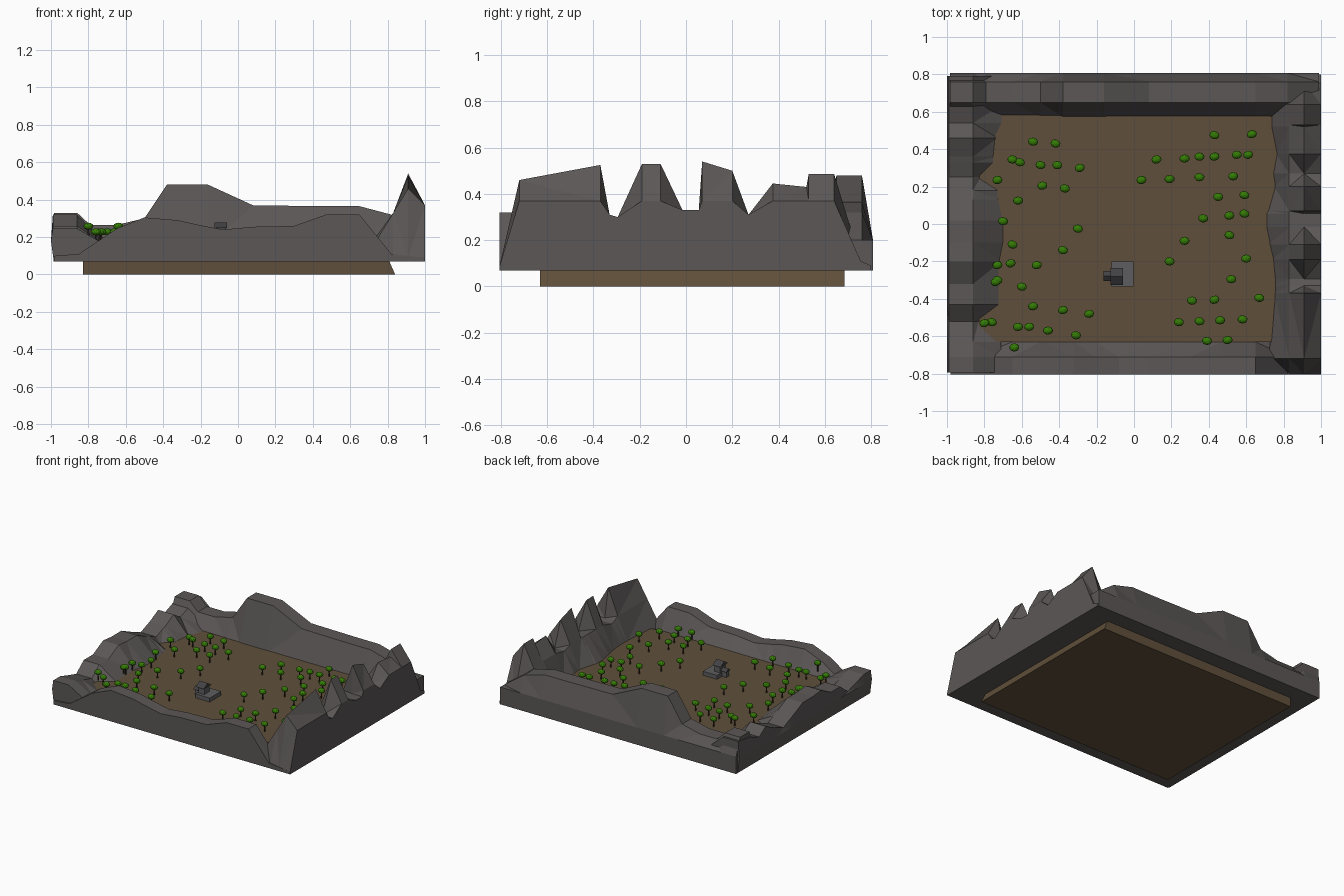
import bpy, bmesh, math, random
from mathutils import Matrix, Vector

random.seed(4)


def material(name, rgb):
    m = bpy.data.materials.new(name)
    m.diffuse_color = (*rgb, 1)
    return m


ROCK = material("grey rock", (0.105, 0.095, 0.093))
SOIL = material("brown soil", (0.115, 0.078, 0.043))
LEAF = material("green leaf", (0.035, 0.20, 0.002))
BARK = material("dark bark", (0.05, 0.03, 0.015))
STONE = material("pale stone", (0.11, 0.11, 0.115))
SLATE = material("dark slate", (0.055, 0.055, 0.06))


def finish(name, bm, *mats):
    bmesh.ops.recalc_face_normals(bm, faces=bm.faces)
    me = bpy.data.meshes.new(name)
    bm.to_mesh(me)
    bm.free()
    for m in mats:
        me.materials.append(m)
    ob = bpy.data.objects.new(name, me)
    bpy.context.collection.objects.link(ob)
    return ob


def loft(name, stations, along_x, mat):
    """Skin closed cross-sections [(across, z), ...] placed along one axis."""
    bm = bmesh.new()
    rings = []
    for t, section in stations:
        rings.append([bm.verts.new((t, d, z) if along_x else (d, t, z))
                      for d, z in section])
    n = len(rings[0])
    for a, b in zip(rings, rings[1:]):
        for i in range(n):
            j = (i + 1) % n
            bm.faces.new((a[i], a[j], b[j], b[i]))
    bm.faces.new(rings[0])
    bm.faces.new(rings[-1][::-1])
    # split bent quads so the facets stay crisp
    bmesh.ops.triangulate(bm, faces=bm.faces)
    bmesh.ops.dissolve_limit(bm, angle_limit=0.01, verts=bm.verts, edges=bm.edges)
    return finish(name, bm, mat)


# Soil slab with a sloped right-hand side
G = 0.17
slab = [(-0.83, 0), (0.84, 0), (0.77, G - 0.01), (0.62, G), (-0.83, G)]
loft("soil_slab", [(-0.63, slab), (0.685, slab)], False, SOIL)

# Front ridge: (x, crest height)
front = [(-0.98, 0.10), (-0.85, 0.11), (-0.65, 0.245), (-0.5, 0.305), (-0.32, 0.29),
         (-0.21, 0.265), (-0.08, 0.24), (0.08, 0.255), (0.3, 0.26), (0.47, 0.32),
         (0.65, 0.32), (0.82, 0.11), (0.99, 0.09)]
loft("front_ridge", [(x, [(-0.805, 0.07), (-0.805, h), (-0.71, h),
                          (-0.63, min(h, 0.16)), (-0.63, 0.07)])
                     for x, h in front], True, ROCK)

# Back ridge: (x, crest height)
back = [(-0.985, 0.33), (-0.86, 0.33), (-0.79, 0.265), (-0.65, 0.265), (-0.5, 0.30),
        (-0.38, 0.48), (-0.16, 0.48), (0.08, 0.37), (0.32, 0.367), (0.47, 0.365),
        (0.65, 0.365), (0.82, 0.32), (0.99, 0.2)]
loft("back_ridge", [(x, [(0.808, 0.07), (0.808, min(0.2, h)), (0.76, h), (0.65, h),
                         (0.57, 0.15), (0.57, 0.07)])
                    for x, h in back], True, ROCK)

# Left ridge: (y, crest height, inner foot x)
left = [(-0.795, 0.245, -0.71), (-0.71, 0.245, -0.71), (-0.63, 0.22, -0.71),
        (-0.52, 0.19, -0.83), (-0.43, 0.26, -0.71), (-0.32, 0.26, -0.71),
        (-0.2, 0.32, -0.71), (-0.1, 0.31, -0.69), (0.02, 0.31, -0.69),
        (0.13, 0.26, -0.71), (0.18, 0.24, -0.71), (0.25, 0.21, -0.82),
        (0.33, 0.24, -0.74), (0.36, 0.25, -0.74), (0.46, 0.30, -0.73),
        (0.54, 0.25, -0.69), (0.65, 0.29, -0.69), (0.79, 0.31, -0.69)]
loft("left_ridge", [(y, [(-0.985, 0.07), (-1.0, 0.18), (-0.99, h), (-0.86, h),
                         (f, 0.16), (f, 0.07)])
                    for y, h, f in left], False, ROCK)

# Right ridge of sharp peaks and notches: (y, crest height, inner foot x)
right = [(-0.805, 0.09, 0.72), (-0.72, 0.46, 0.72), (-0.37, 0.525, 0.75),
         (-0.33, 0.31, 0.75), (-0.295, 0.30, 0.75), (-0.19, 0.53, 0.74),
         (-0.11, 0.53, 0.72), (-0.015, 0.33, 0.70), (0.055, 0.33, 0.70),
         (0.07, 0.54, 0.71), (0.2, 0.50, 0.75), (0.27, 0.31, 0.74),
         (0.375, 0.445, 0.76), (0.52, 0.43, 0.73), (0.53, 0.485, 0.73),
         (0.64, 0.485, 0.73), (0.755, 0.11, 0.73), (0.80, 0.09, 0.73)]
loft("right_ridge", [(y, [(1.0, 0.07), (1.0, min(h, 0.37)), (0.91, h),
                          (0.83, min(h, 0.33)), (f, min(h, 0.15)), (f, 0.07)])
                     for y, h, f in right], False, ROCK)


# Trees: flattened crown on a thin trunk
def grove(name, spots):
    bm = bmesh.new()
    for x, y in spots:
        base = 0.20 if y < -0.64 or x < -0.76 else G
        known = set(bm.faces)
        bmesh.ops.create_cone(bm, segments=5, radius1=0.006, radius2=0.004, depth=0.05,
                              cap_ends=True,
                              matrix=Matrix.Translation((x, y, base + 0.02)))
        for f in bm.faces:
            if f not in known:
                f.material_index = 1
        place = (Matrix.Translation((x, y, base + 0.058))
                 @ Matrix.Rotation(random.uniform(-0.3, 0.3), 4, 'Z')
                 @ Matrix.Diagonal((0.027, 0.022, 0.019, 1)))
        bmesh.ops.create_icosphere(bm, subdivisions=2, radius=1, matrix=place)
    finish(name, bm, LEAF, BARK)


grove("left_trees", [
    (-.54, .44), (-.42, .43), (-.65, .345), (-.61, .33), (-.5, .315), (-.41, .315),
    (-.29, .3), (-.73, .235), (-.49, .205), (-.37, .19), (-.62, .125), (-.7, .015),
    (-.3, -.025), (-.65, -.11), (-.38, -.14), (-.66, -.21), (-.73, -.22), (-.52, -.22),
    (-.74, -.31), (-.73, -.3), (-.6, -.335), (-.54, -.44), (-.38, -.46), (-.24, -.48),
    (-.8, -.53), (-.76, -.525), (-.62, -.55), (-.56, -.55), (-.46, -.57), (-.31, -.595),
    (-.64, -.66)])
grove("right_trees", [
    (.43, .475), (.63, .48), (.12, .345), (.27, .35), (.35, .36), (.43, .36),
    (.55, .37), (.61, .37), (.04, .235), (.19, .24), (.35, .25), (.53, .255),
    (.45, .145), (.59, .155), (.37, .03), (.51, .045), (.59, .055), (.51, -.06),
    (.27, -.09), (.19, -.2), (.6, -.185), (.52, -.295), (.31, -.41), (.43, -.405),
    (.67, -.395), (.24, -.525), (.35, -.52), (.46, -.515), (.58, -.51), (.39, -.625),
    (.5, -.62)])


# Small house on a stone terrace
def box(name, lo, hi, mat):
    lo, hi = Vector(lo), Vector(hi)
    bm = bmesh.new()
    bmesh.ops.create_cube(bm, size=1, matrix=Matrix.Translation((lo + hi) / 2)
                          @ Matrix.Diagonal((*(hi - lo), 1)))
    return finish(name, bm, mat)


def gable(name, x0, x1, y, half, z, rise):
    sec = [(y - half, z), (y + half, z), (y, z + rise)]
    loft(name, [(x0, sec), (x1, sec)], True, SLATE)


box("terrace", (-0.12, -0.335, G - 0.01), (-0.002, -0.2, 0.20), STONE)
box("house_walls", (-0.115, -0.31, 0.19), (-0.065, -0.245, 0.25), STONE)
gable("house_roof", -0.125, -0.058, -0.28, 0.045, 0.248, 0.03)
box("annex_walls", (-0.155, -0.295, G - 0.01), (-0.115, -0.26, 0.215), STONE)
gable("annex_roof", -0.162, -0.11, -0.278, 0.026, 0.213, 0.02)
